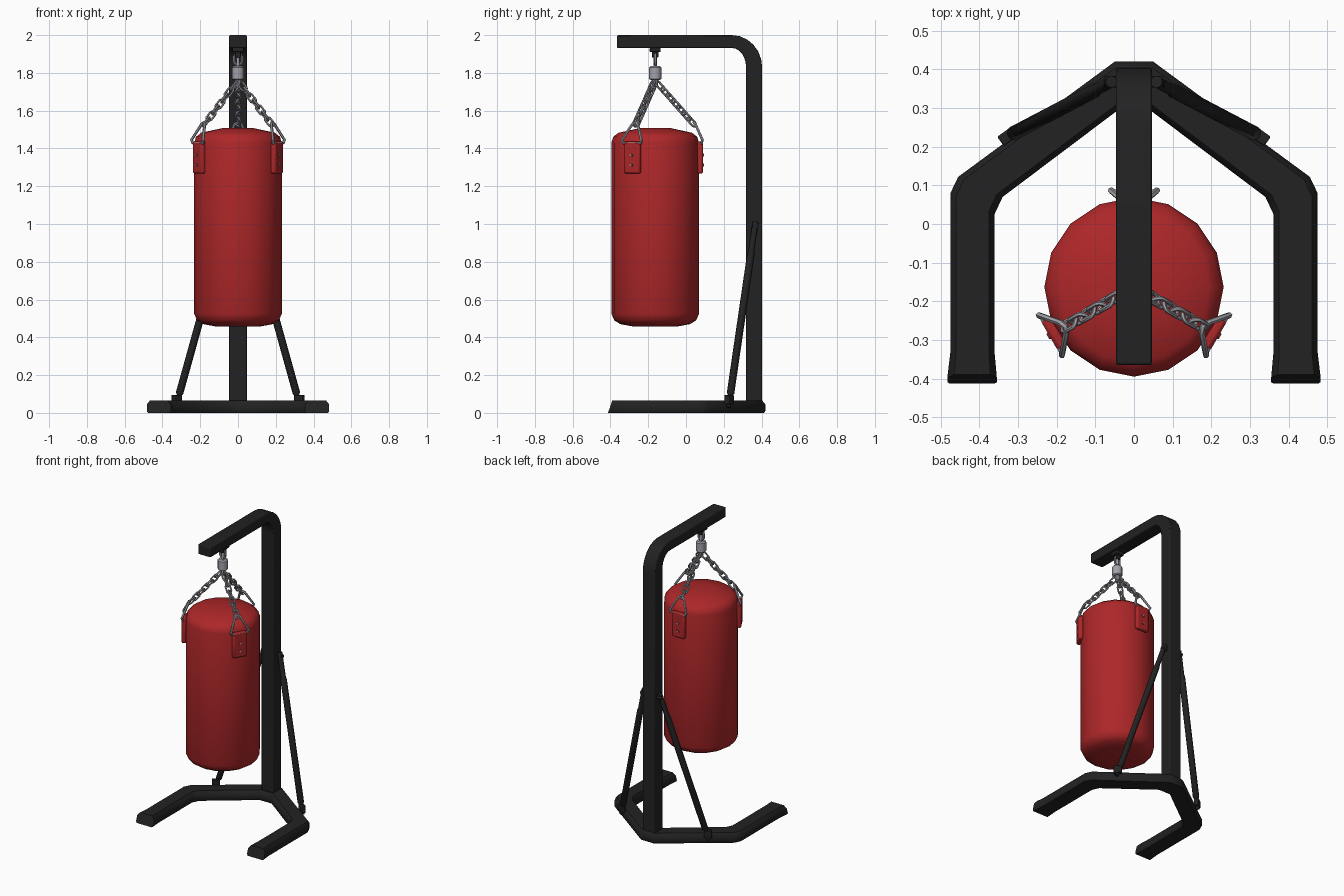
import bpy, bmesh, math
from mathutils import Vector, Matrix

if "Cube" in bpy.data.objects:
    bpy.data.objects.remove(bpy.data.objects["Cube"])


def material(name, rgb):
    m = bpy.data.materials.new(name)
    m.diffuse_color = (*rgb, 1)
    m.use_nodes = True
    m.node_tree.nodes["Principled BSDF"].inputs["Base Color"].default_value = m.diffuse_color
    return m


BLACK = material("black paint", (0.016, 0.016, 0.016))
RED = material("red leather", (0.42, 0.02, 0.022))
STEEL = material("steel", (0.36, 0.36, 0.40))
CY = -0.163                       # hanging axis of the bag
UP = Vector((0, 0, 1))


def finish(bm, name, mat, bevel=0, angle=35):
    bmesh.ops.recalc_face_normals(bm, faces=bm.faces[:])
    me = bpy.data.meshes.new(name)
    bm.to_mesh(me)
    bm.free()
    ob = bpy.data.objects.new(name, me)
    bpy.context.collection.objects.link(ob)
    me.materials.append(mat)
    if bevel:
        mod = ob.modifiers.new("bevel", 'BEVEL')
        mod.width, mod.segments, mod.limit_method = bevel, 2, 'ANGLE'
    smooth(ob, angle)
    return ob


def smooth(ob, angle=35):
    bpy.ops.object.select_all(action='DESELECT')
    ob.select_set(True)
    bpy.context.view_layer.objects.active = ob
    bpy.ops.object.shade_smooth_by_angle(angle=math.radians(angle))


def loft(rings, name, mat, angle=35):
    """Skin a list of equal-length point rings and cap both ends."""
    bm = bmesh.new()
    vs = [[bm.verts.new(p) for p in r] for r in rings]
    n = len(vs[0])
    for a, b in zip(vs, vs[1:]):
        for i in range(n):
            bm.faces.new((a[i], a[(i + 1) % n], b[(i + 1) % n], b[i]))
    bm.faces.new(vs[0])
    bm.faces.new(vs[-1])
    return finish(bm, name, mat, angle=angle)


def lathe(profile, name, mat, sides=16, angle=35):
    rings = [[(r * math.cos(2 * math.pi * i / sides), CY + r * math.sin(2 * math.pi * i / sides), z)
              for i in range(sides)] for r, z in profile]
    return loft(rings, name, mat, angle)


def rod(a, b, profile, name, mat, sides=8):
    """Round bar from a to b; profile = (fraction, radius) pairs."""
    a, b = Vector(a), Vector(b)
    q = (b - a).to_track_quat('Z', 'Y')
    ring = [q @ Vector((math.cos(2 * math.pi * (i + .5) / sides), math.sin(2 * math.pi * (i + .5) / sides), 0))
            for i in range(sides)]
    return loft([[a.lerp(b, t) + v * r for v in ring] for t, r in profile], name, mat, 50)


def box(name, mat, matrix, size, bevel=0):
    bm = bmesh.new()
    bmesh.ops.create_cube(bm, size=1, matrix=matrix @ Matrix.Diagonal((*size, 1)))
    return finish(bm, name, mat, bevel)


def wires(loops, radius, name, mat):
    """Closed wire loops as one object."""
    cu = bpy.data.curves.new(name, 'CURVE')
    cu.dimensions, cu.bevel_depth, cu.bevel_resolution = '3D', radius, 1
    for pts in loops:
        sp = cu.splines.new('POLY')
        sp.points.add(len(pts) - 1)
        for p, co in zip(sp.points, pts):
            p.co = (*co, 1)
        sp.use_cyclic_u = True
    cu.materials.append(mat)
    ob = bpy.data.objects.new(name, cu)
    bpy.context.collection.objects.link(ob)
    bpy.ops.object.select_all(action='DESELECT')
    ob.select_set(True)
    bpy.context.view_layer.objects.active = ob
    bpy.ops.object.convert(target='MESH')
    smooth(bpy.context.object, 50)


def link(centre, along, side, half_len, half_wid):
    """Stadium-shaped loop."""
    pts = []
    for i in range(12):
        a = 2 * math.pi * (i + .5) / 12
        s = (half_len - half_wid) * (1 if math.cos(a) > 0 else -1)
        pts.append(centre + along * (s + half_wid * math.cos(a)) + side * half_wid * math.sin(a))
    return pts


# floor base: stations of outer and inner corner points, mirrored across x
half = [((.483, -.413), (.355, -.413)), ((.475, -.33), (.361, -.33)),
        ((.475, .08), (.361, .025)), ((.455, .122), (.34, .07)), ((.05, .42), (.045, .292))]
stations = half + [((-o[0], o[1]), (-i[0], i[1])) for o, i in reversed(half)]
section = [(0, .01), (.05, 0), (.95, 0), (1, .01), (1, .045), (.87, .066), (.13, .066), (0, .045)]
rings = []
for k, (o, i) in enumerate(stations):
    slant = .35 if k in (0, len(stations) - 1) else 0
    rings.append([(o[0] + (i[0] - o[0]) * t, o[1] + (i[1] - o[1]) * t + slant * z, z) for t, z in section])
loft(rings, "floor_base", BLACK, 40)

# upright post, bend and overhead arm as one extruded side outline
def arc(cy, cz, ry, rz, n=6):
    return [(cy + ry * math.cos(math.pi / 2 * i / n), cz + rz * math.sin(math.pi / 2 * i / n))
            for i in range(n + 1)]


outline = [(.318, .05), (.403, .05)] + arc(.243, 1.83, .16, .17) + [(-.365, 2.0), (-.365, 1.932)]
outline += arc(.243, 1.83, .075, .102)[::-1]
bm = bmesh.new()
face = bm.faces.new([bm.verts.new((-.047, y, z)) for y, z in outline])
ext = bmesh.ops.extrude_face_region(bm, geom=[face])
bmesh.ops.translate(bm, vec=(.094, 0, 0), verts=[v for v in ext["geom"] if isinstance(v, bmesh.types.BMVert)])
finish(bm, "post_and_arm", BLACK, .006)

# diagonal braces with thinner ends, top bolts and foot brackets
for s, tag in ((1, "right"), (-1, "left")):
    rod((s * .33, .225, .03), (s * .058, .368, 1.01),
        [(0, .012), (.065, .012), (.075, .02), (.83, .02), (.85, .016), (1, .016)], "brace_" + tag, BLACK)
    rod((s * .03, .368, .985), (s * .078, .368, .985), [(0, .016), (1, .016)], "brace_bolt_" + tag, BLACK)
    box("brace_foot_" + tag, BLACK,
        Matrix.Translation((s * .325, .228, .07)) @ Matrix.Rotation(-s * .62, 4, 'Z'), (.05, .03, .05), .004)

# bag body
lathe([(.12, .458), (.185, .47), (.217, .49), (.232, .525), (.232, 1.43), (.222, 1.462),
       (.195, 1.483), (.08, 1.508)], "bag", RED, 16, 45)

# hanger: mounting plate, eye, stem and swivel
box("hanger_plate", BLACK, Matrix.Translation((0, CY, 1.922)), (.06, .058, .024), .004)
box("hanger_lug", BLACK, Matrix.Translation((0, CY, 1.897)), (.03, .036, .03), .004)
rod((0, CY, 1.83), (0, CY, 1.9), [(0, .01), (1, .01)], "swivel_stem", STEEL)
wires([link(Vector((0, CY, 1.872)), UP, Vector((1, 0, 0)), .03, .02)], .007, "hanger_eye", STEEL)
lathe([(.024, 1.762), (.032, 1.768), (.032, 1.828), (.024, 1.836)], "swivel", STEEL, 12)
lathe([(.012, 1.725), (.02, 1.765)], "swivel_neck", STEEL, 8)

# three straps, each with a shackle and a chain up to the swivel
for n, deg in enumerate((90, 210, 330)):
    a = math.radians(deg)
    out = Vector((math.cos(a), math.sin(a), 0))
    tan = Vector((-math.sin(a), math.cos(a), 0))
    axis = Vector((0, CY, 0))
    at = lambda r, t, z: axis + out * r + tan * t + UP * z
    tag = str(n + 1)
    rot = Matrix.Rotation(a, 4, 'Z')
    box("strap_" + tag, RED, Matrix.Translation(at(.238, 0, 1.352)) @ rot, (.03, .094, .17), .01)
    for z in (1.365, 1.312):
        rod(at(.245, 0, z), at(.256, 0, z), [(0, .011), (1, .009)], "strap_rivet_" + tag, RED)
        for t, h in ((.015, .004), (.004, .015)):
            box("rivet_slot_" + tag, STEEL, Matrix.Translation(at(.256, 0, z)) @ rot, (.003, t, h))
    # triangular shackle through the strap top
    wires([[at(.245, -.052, 1.428), at(.245, .052, 1.428), at(.25, .06, 1.445),
            at(.212, .016, 1.53), at(.205, 0, 1.538), at(.212, -.016, 1.53), at(.25, -.06, 1.445)]],
          .008, "shackle_" + tag, STEEL)
    # chain of alternating links
    p0, p1 = at(.012, 0, 1.745), at(.207, 0, 1.525)
    along = (p1 - p0).normalized()
    cross = along.cross(tan)
    count = 7
    loops = []
    for k in range(count):
        c = p0.lerp(p1, (k + .5) / count)
        twist = math.pi / 4 + (k % 2) * math.pi / 2
        loops.append(link(c, along, tan * math.cos(twist) + cross * math.sin(twist), .03, .016))
    wires(loops, .006, "chain_" + tag, STEEL)
